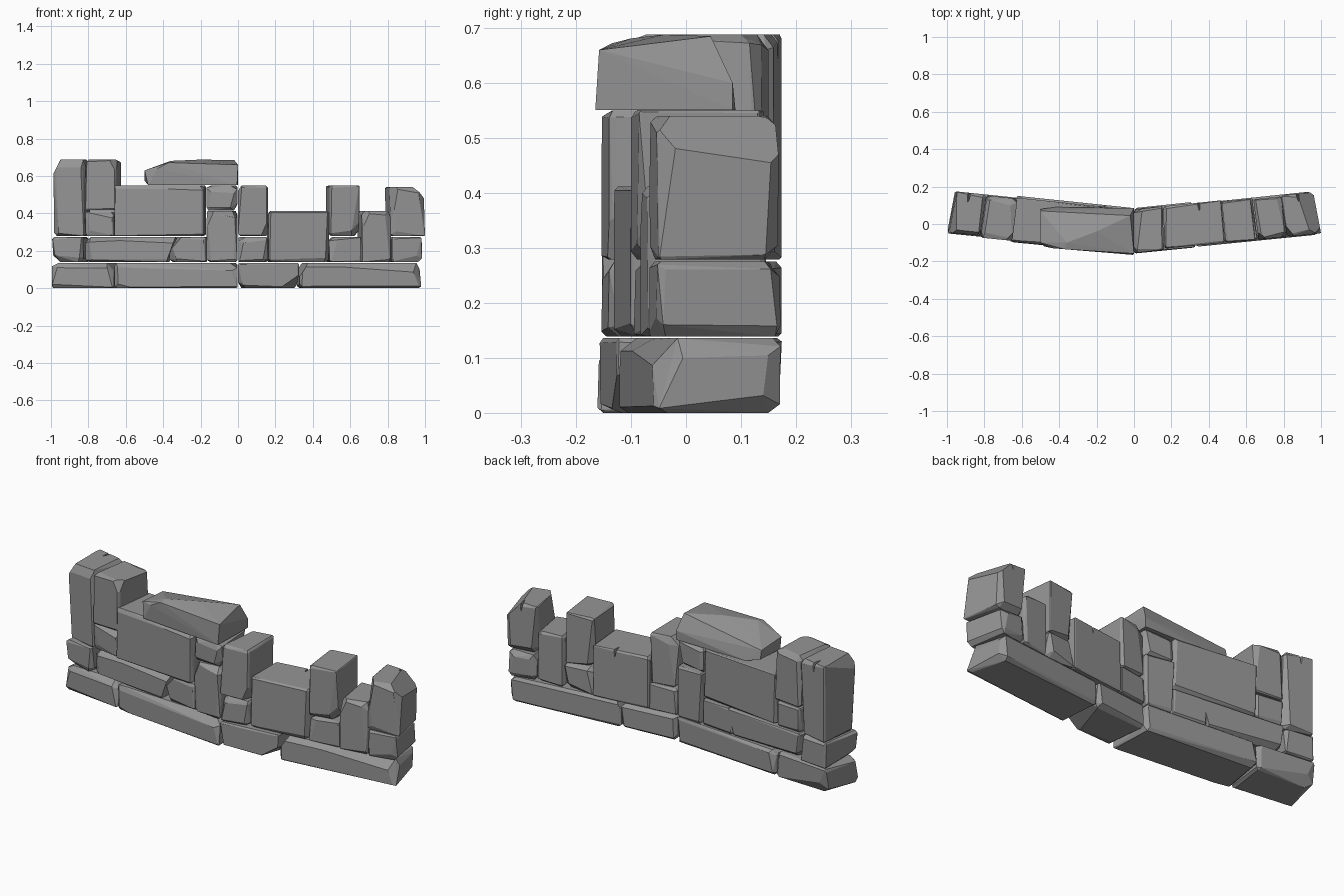
import bpy
import bmesh
import math
import random
from mathutils import Vector

random.seed(7)
cube = bpy.data.objects.get("Cube")
if cube:
    bpy.data.objects.remove(cube, do_unlink=True)

GREY = (0.3, 0.3, 0.3, 1.0)
stone_grey = bpy.data.materials.new("stone grey")
stone_grey.use_nodes = True
stone_grey.diffuse_color = GREY
bsdf = stone_grey.node_tree.nodes["Principled BSDF"]
bsdf.inputs["Base Color"].default_value = GREY
bsdf.inputs["Roughness"].default_value = 0.9


def hull(bm, points):
    """Wrap loose points in a faceted convex skin."""
    verts = [bm.verts.new(p) for p in points]
    result = bmesh.ops.convex_hull(bm, input=verts)
    spare = {g for g in result["geom_interior"] + result["geom_unused"]
             if isinstance(g, bmesh.types.BMVert)}
    bmesh.ops.delete(bm, geom=list(spare), context='VERTS')


def finish(bm, name):
    bmesh.ops.dissolve_limit(bm, angle_limit=math.radians(2),
                             verts=bm.verts[:], edges=bm.edges[:])
    bmesh.ops.recalc_face_normals(bm, faces=bm.faces[:])
    mesh = bpy.data.meshes.new(name)
    bm.to_mesh(mesh)
    bm.free()
    mesh.materials.append(stone_grey)
    obj = bpy.data.objects.new(name, mesh)
    bpy.context.collection.objects.link(obj)
    return obj


def follow_wall(x, depth, z):
    """Place a point on the bent wall; depth runs from front to back."""
    y = -0.15 + 0.1 * abs(x) + depth
    return Vector((x * (1 - 0.19 * depth), y, z))


def stone(name, x0, x1, z0, z1, front=0.0, back=0.225, chip=0.016, cuts=()):
    """Chamfered block; cuts are (point, normal) planes in -1..1 block space."""
    half = Vector((x1 - x0, back - front, z1 - z0)) / 2
    mid = Vector((x0 + x1, front + back, z0 + z1)) / 2
    points = []
    for sx in (-1, 1):
        for sy in (-1, 1):
            for sz in (-1, 1):
                size = chip * random.choice((0.4, 0.7, 1, 1.6, 2.4))
                for axis in range(3):
                    p = Vector((sx, sy, sz))
                    for other in range(3):
                        if other != axis:
                            inset = size * random.uniform(0.3, 1.1)
                            p[other] *= 1 - inset / half[other]
                    points.append(p)
    bm = bmesh.new()
    hull(bm, points)
    for point, normal in cuts:
        bmesh.ops.bisect_plane(bm, geom=bm.verts[:] + bm.edges[:] + bm.faces[:],
                               plane_co=point, plane_no=normal, clear_outer=True)
        rim = [e for e in bm.edges if e.is_boundary]
        if rim:
            bmesh.ops.holes_fill(bm, edges=rim)
    for v in bm.verts:
        v.co = follow_wall(*(mid[i] + v.co[i] * half[i] for i in range(3)))
    return finish(bm, name)


def crack(target, x, depth, z, length, width):
    """Carve a tapering split into the top back edge of a block."""
    bm = bmesh.new()
    hull(bm, [follow_wall(x + dx * width, depth + dy * length, z + dz * length)
              for dx, dy, dz in ((0, -1, 0.4), (0.6, -0.6, 0.4), (-1, 0.4, 0.4),
                                 (1, 0.4, 0.4), (0, 0.4, -0.9), (0.3, -0.5, -0.2))])
    cutter = finish(bm, "crack_cutter")
    cutter.hide_render = True
    mod = target.modifiers.new("crack", 'BOOLEAN')
    mod.operation = 'DIFFERENCE'
    mod.object = cutter
    mod.solver = 'EXACT'
    bpy.context.view_layer.objects.active = target
    bpy.ops.object.modifier_apply(modifier=mod.name)
    bpy.data.objects.remove(cutter, do_unlink=True)


# Foundation course
BASE = 0.136
stone("base_stone_far_right", -1.0, -0.665, 0, BASE, chip=0.022)
stone("base_stone_right", -0.66, -0.004, 0, BASE, -0.012, 0.235, 0.026,
      [((-0.85, -0.95, -0.9), (-0.5, -1, -0.4))])
stone("base_stone_left", 0.0, 0.325, 0, BASE, -0.008, 0.235, 0.026,
      [((0.85, 0, -0.7), (1, -0.3, -0.6))])
stone("base_stone_far_left", 0.33, 0.98, 0, BASE, -0.005, 0.225, 0.022,
      [((-0.94, 0, 0.6), (-6, -0.2, 0.8)), ((0, -0.9, 0.8), (0, -1, 0.7))])

# Second course
LOW, MID = 0.139, 0.275
stone("course_stone_far_right", -0.995, -0.83, LOW, MID)
stone("course_stone_long", -0.82, -0.335, LOW, MID, cuts=[
    ((0.93, 0, 0.3), (6, 0, -0.6)), ((0, -0.92, 0.8), (0.1, -1, 0.6))])
stone("course_stone_wedge", -0.37, -0.172, LOW, MID, 0.005, cuts=[
    ((-0.8, 0, 0.5), (-1, -0.2, 0.6))])
stone("course_stone_center", 0.002, 0.16, LOW, MID, -0.005, 0.23)
stone("course_stone_left", 0.49, 0.66, LOW, MID, 0.005)
stone("course_stone_far_left", 0.825, 0.985, LOW, MID, 0, 0.225, 0.02)

# Blocks two courses tall
TALL = 0.412
stone("tall_stone_right", -0.168, -0.004, LOW, TALL, -0.005, 0.235, cuts=[
    ((-0.8, -0.8, 0.9), (-0.7, -0.7, 0.5))])
slab = stone("wide_block_left", 0.163, 0.488, LOW, TALL, 0.002, 0.228, 0.012)
stone("tall_stone_left", 0.665, 0.82, LOW, TALL, 0, 0.215, cuts=[
    ((-0.8, -0.85, 0.8), (-0.6, -0.8, 0.5))])
crack(slab, 0.36, 0.22, TALL, 0.055, 0.014)

# Upper stones
UP, TOP, PEAK = 0.279, 0.55, 0.688
tower = stone("tower_outer", -0.99, -0.822, UP, PEAK, 0.005, 0.225, 0.02, [
    ((-0.85, 0, 0.93), (-0.8, -0.2, 1)), ((0, -0.9, 0.92), (0, -0.8, 0.6))])
crack(tower, -0.92, 0.215, PEAK - 0.01, 0.05, 0.012)
stone("tower_foot", -0.818, -0.665, UP, 0.41, 0, 0.22, 0.02)
stone("tower_inner", -0.82, -0.65, 0.416, PEAK, -0.005, 0.22, 0.018, [
    ((0.85, -0.85, 0.85), (0.7, -0.8, 0.6))])
stone("wide_block_right", -0.66, -0.178, UP, TOP, -0.01, 0.225, 0.012, [
    ((0, -0.95, 0.94), (0, -0.9, 0.5))])
stone("cap_support", -0.17, -0.004, TALL + 0.003, TOP)
stone("merlon_center", 0.0, 0.16, UP, TOP, -0.005, 0.228, 0.02, [
    ((0.75, -0.85, -0.85), (0.8, -0.6, -0.6))])
stone("merlon_left", 0.49, 0.65, UP, TOP, 0, 0.22, 0.016, [
    ((0.6, -0.85, -0.85), (0.5, -0.7, -0.5))])
end = stone("merlon_far_left", 0.818, 1.0, UP, 0.54, 0.0, 0.22, 0.018, [
    ((0.5, 0, 0.8), (0.55, 0.1, 0.8)), ((-0.9, -0.9, 0), (-0.8, -0.6, 0.2))])
crack(end, 0.91, 0.215, 0.53, 0.045, 0.012)

# Leaning cap stone
bm = bmesh.new()
hull(bm, [(-0.48, -0.12, 0.551), (-0.005, -0.165, 0.551), (-0.43, -0.13, 0.64),
          (-0.37, -0.135, 0.672), (0, -0.158, 0.66), (-0.36, -0.1, 0.681),
          (-0.2, -0.04, 0.688), (-0.02, 0.045, 0.685), (0, 0.085, 0.6),
          (0, 0.085, 0.551), (-0.5, 0.07, 0.62), (-0.5, 0.08, 0.575),
          (-0.42, 0.09, 0.551), (-0.5, -0.1, 0.63)])
finish(bm, "cap_stone")
